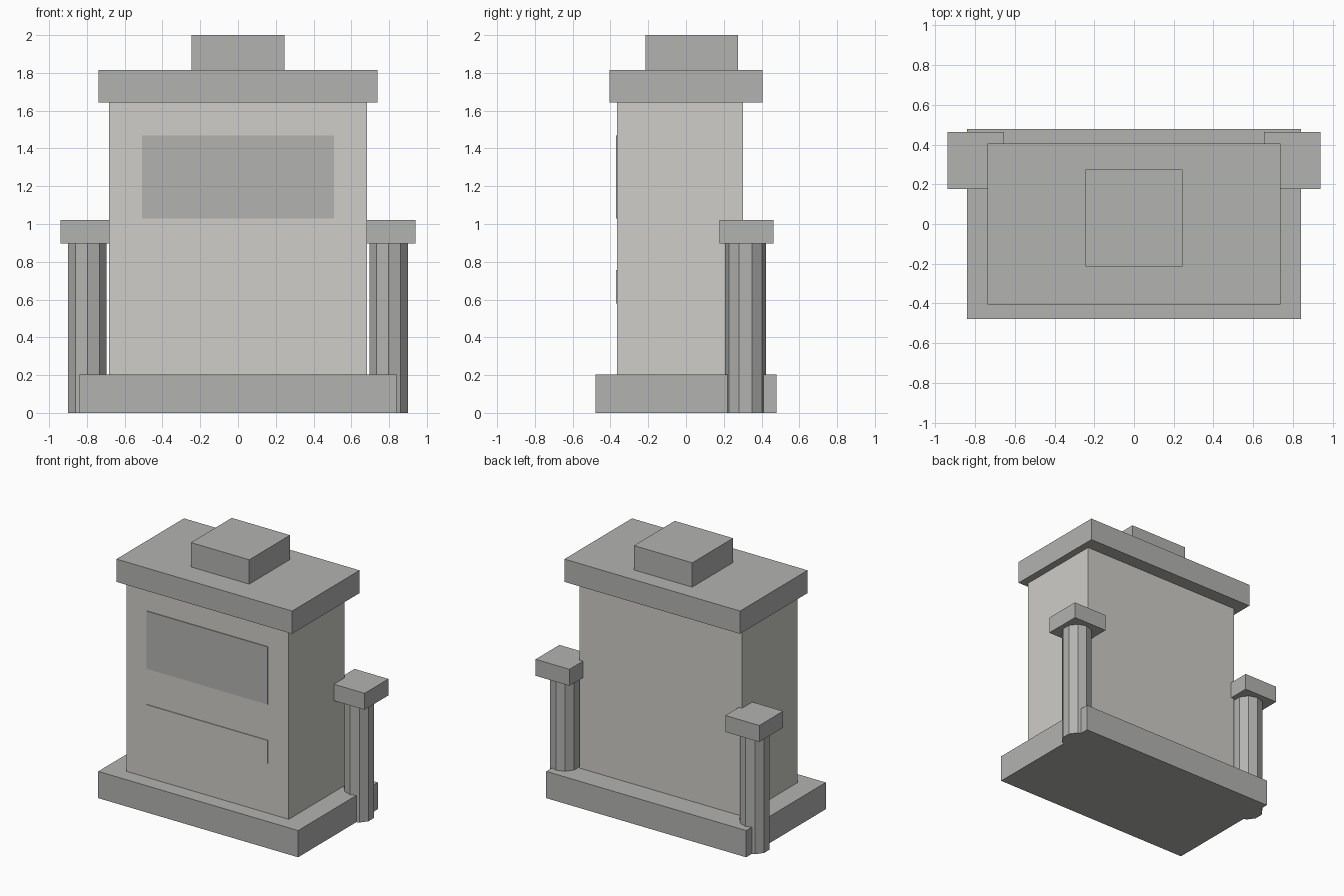
import bpy, bmesh, math

if "Cube" in bpy.data.objects:
    bpy.data.objects.remove(bpy.data.objects["Cube"])


def material(name, rgb):
    m = bpy.data.materials.new(name)
    m.diffuse_color = (*rgb, 1.0)
    m.use_nodes = True
    m.node_tree.nodes["Principled BSDF"].inputs["Base Color"].default_value = m.diffuse_color
    return m


stone = material("grey stone", (0.45, 0.45, 0.44))
pale = material("pale stone", (0.62, 0.61, 0.58))


def finish(name, bm, mat):
    bmesh.ops.recalc_face_normals(bm, faces=bm.faces)
    me = bpy.data.meshes.new(name)
    bm.to_mesh(me)
    bm.free()
    me.materials.append(mat)
    ob = bpy.data.objects.new(name, me)
    bpy.context.collection.objects.link(ob)
    return ob


def box(name, x, y, z, mat):
    """Box from (min, max) ranges on each axis."""
    bm = bmesh.new()
    bmesh.ops.create_cube(bm, size=1)
    for v in bm.verts:
        v.co = [r[0] if c < 0 else r[1] for c, r in zip(v.co, (x, y, z))]
    return finish(name, bm, mat)


def column(name, cx, cy, r, z0, z1, mat, sides=10):
    """Faceted column with a corner pointing to +y."""
    bm = bmesh.new()
    ring = []
    for i in range(sides):
        a = 2 * math.pi * i / sides
        ring.append(bm.verts.new((cx + r * math.sin(a), cy + r * math.cos(a), z0)))
    base = bm.faces.new(ring)
    top = bmesh.ops.extrude_face_region(bm, geom=[base], use_keep_orig=True)["geom"]
    for v in top:
        if isinstance(v, bmesh.types.BMVert):
            v.co.z = z1
    return finish(name, bm, mat)


# Main block, plinth and stepped top
box("plinth", (-0.84, 0.84), (-0.478, 0.478), (0, 0.203), stone)
box("main_block", (-0.682, 0.682), (-0.365, 0.302), (0.203, 1.642), pale)
box("top_slab", (-0.738, 0.738), (-0.405, 0.405), (1.642, 1.815), stone)
box("crown_block", (-0.245, 0.245), (-0.215, 0.275), (1.815, 2.0), stone)

# Thin plates on the front
box("upper_plate", (-0.508, 0.508), (-0.371, -0.363), (1.03, 1.468), stone)
box("lower_plate", (-0.508, 0.508), (-0.371, -0.363), (0.58, 0.757), pale)

# Side columns with square caps
for side, s in (("left", -1), ("right", 1)):
    column(side + "_column", s * 0.798, 0.315, 0.108, 0, 0.897, stone)
    xs = sorted((s * 0.655, s * 0.94))
    box(side + "_column_cap", xs, (0.177, 0.463), (0.897, 1.022), stone)
